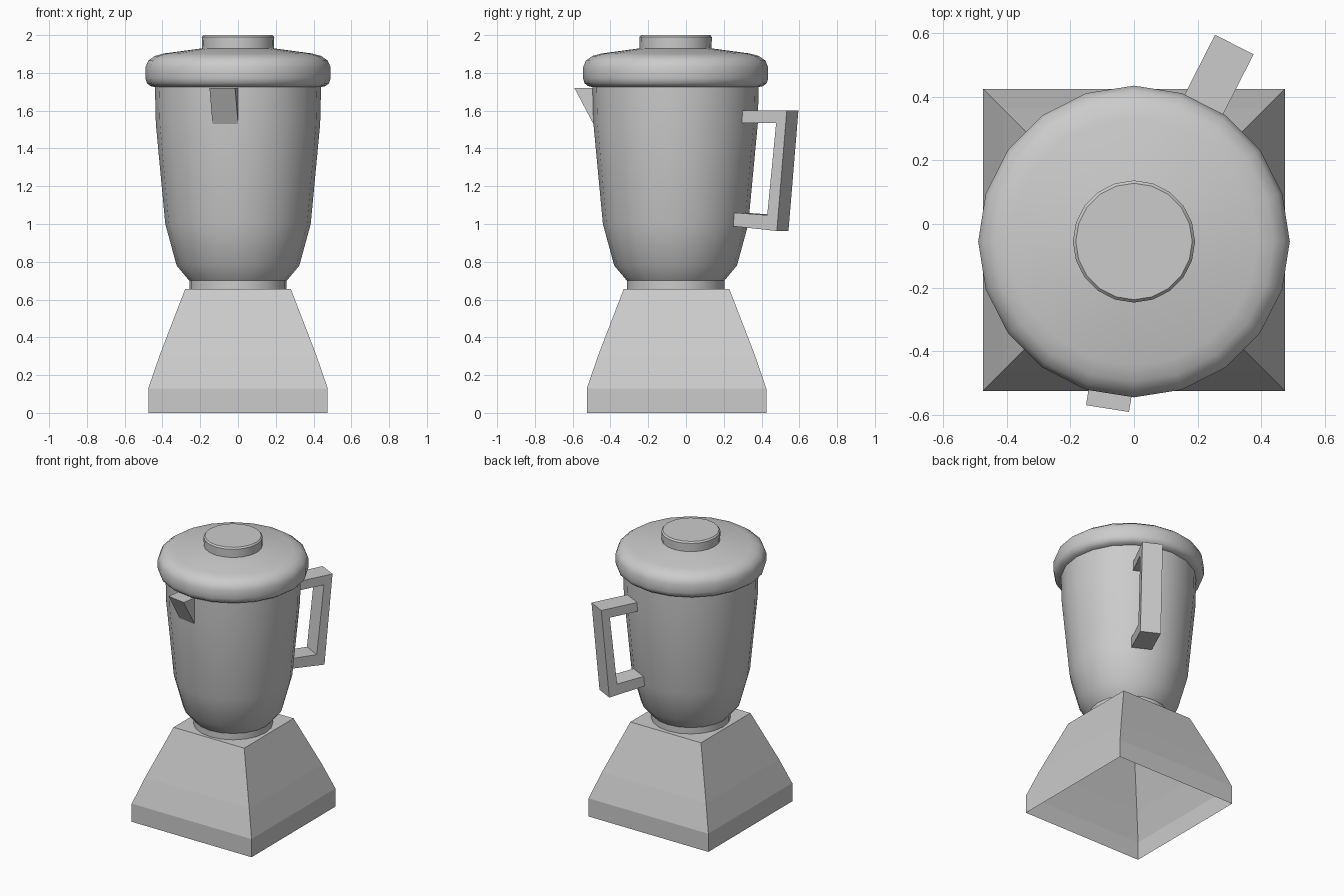
import bpy, bmesh
from math import cos, sin, radians, sqrt
from mathutils import Vector

if "Cube" in bpy.data.objects:
    bpy.data.objects.remove(bpy.data.objects["Cube"])

CENTRE_Y = -0.055
SIDES = 20


def finish(name, bm, smooth_angle=None):
    bmesh.ops.recalc_face_normals(bm, faces=bm.faces)
    mesh = bpy.data.meshes.new(name)
    bm.to_mesh(mesh)
    bm.free()
    obj = bpy.data.objects.new(name, mesh)
    bpy.context.collection.objects.link(obj)
    if smooth_angle:
        bpy.ops.object.select_all(action='DESELECT')
        obj.select_set(True)
        bpy.context.view_layer.objects.active = obj
        bpy.ops.object.shade_smooth_by_angle(angle=radians(smooth_angle))
    return obj


def lathe(name, profile, sides=SIDES, start=0.0, cy=CENTRE_Y, cap_top=False, smooth=None):
    """Revolve (radius, z) points, open at the bottom."""
    bm = bmesh.new()
    rings = []
    for r, z in profile:
        angles = [radians(start + 360 * i / sides) for i in range(sides)]
        rings.append([bm.verts.new((r * cos(a), cy + r * sin(a), z)) for a in angles])
    for low, high in zip(rings, rings[1:]):
        for i in range(sides):
            j = (i + 1) % sides
            bm.faces.new((low[i], low[j], high[j], high[i]))
    if cap_top:
        bm.faces.new(rings[-1])
    return finish(name, bm, smooth)


def side_bracket(name, outline, angle, width):
    """Extrude a (distance, z) outline across one facet of the jar."""
    a = radians(angle)
    out = Vector((cos(a), sin(a), 0))
    side = Vector((-sin(a), cos(a), 0)) * width / 2
    origin = Vector((0, CENTRE_Y, 0))
    bm = bmesh.new()
    left, right = [[bm.verts.new(origin + out * d + side * s + Vector((0, 0, z)))
                    for d, z in outline] for s in (1, -1)]
    bm.faces.new(left)
    bm.faces.new(right[::-1])
    for i in range(len(outline)):
        j = (i + 1) % len(outline)
        bm.faces.new((left[i], right[i], right[j], left[j]))
    return finish(name, bm)


# Square motor base, hollow underneath
base = [(0.475, 0), (0.475, 0.13), (0.413, 0.31), (0.28, 0.655)]
lathe("motor_base", [(h * sqrt(2), z) for h, z in base],
      sides=4, start=45, cy=-0.05, cap_top=True)

# Tapered jar with narrow neck
lathe("jar", [(0.258, 0.655), (0.258, 0.70), (0.325, 0.78), (0.385, 1.0),
              (0.435, 1.53), (0.44, 1.735)], smooth=25)

# Rounded lid
lathe("lid", [(0.44, 1.725), (0.463, 1.73), (0.482, 1.745), (0.49, 1.77),
              (0.49, 1.83), (0.475, 1.865), (0.44, 1.89), (0.39, 1.903),
              (0.19, 1.93)], smooth=50)

# Cap in the middle of the lid
lathe("lid_cap", [(0.19, 1.92), (0.192, 1.99), (0.183, 2.0)], cap_top=True, smooth=40)

# Pouring spout on one facet
side_bracket("spout", [(0.43, 1.72), (0.532, 1.72), (0.43, 1.53)], 261, 0.137)

# Angular handle
side_bracket("handle", [(0.425, 1.60), (0.695, 1.60), (0.636, 0.963), (0.378, 0.988),
                        (0.378, 1.06), (0.579, 1.047), (0.632, 1.535), (0.425, 1.535)],
             63, 0.136)
